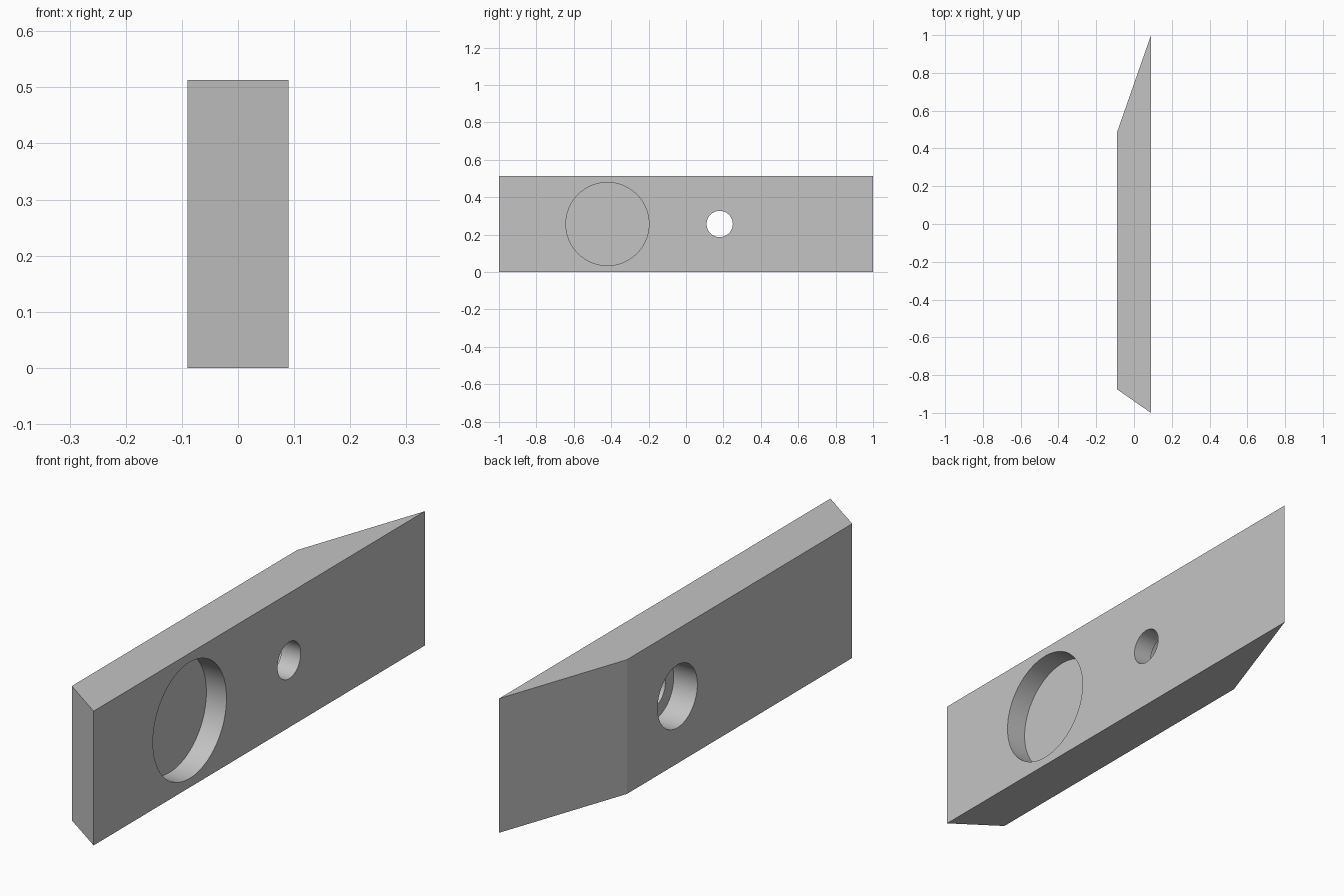
import bpy
import bmesh
import math
from mathutils import Matrix

cube = bpy.data.objects.get("Cube")
if cube:
    bpy.data.objects.remove(cube, do_unlink=True)

HALF, HEIGHT = 0.09, 0.513
MID = HEIGHT / 2

grey = bpy.data.materials.new("plain grey")
grey.use_nodes = True
colour = (0.55, 0.55, 0.55, 1)
grey.diffuse_color = colour
grey.node_tree.nodes["Principled BSDF"].inputs["Base Color"].default_value = colour


def add_object(name, bm):
    bmesh.ops.recalc_face_normals(bm, faces=bm.faces)
    mesh = bpy.data.meshes.new(name)
    bm.to_mesh(mesh)
    bm.free()
    mesh.materials.append(grey)
    obj = bpy.data.objects.new(name, mesh)
    bpy.context.collection.objects.link(obj)
    return obj


# Plate: bevel-ended plan outline, extruded upwards
bm = bmesh.new()
outline = [(HALF, -1), (HALF, 1), (-HALF, 0.485), (-HALF, -0.875)]
face = bm.faces.new([bm.verts.new((x, y, 0)) for x, y in outline])
top = bmesh.ops.extrude_face_region(bm, geom=[face])["geom"]
bmesh.ops.translate(bm, vec=(0, 0, HEIGHT),
                    verts=[v for v in top if isinstance(v, bmesh.types.BMVert)])
plate = add_object("bevelled_plate", bm)
bpy.context.view_layer.objects.active = plate
plate.select_set(True)


def bore(name, y, radius, x0, x1):
    """Cut a round hole along x, from x0 to x1."""
    bm = bmesh.new()
    place = Matrix.Translation(((x0 + x1) / 2, y, MID)) @ Matrix.Rotation(math.pi / 2, 4, "Y")
    bmesh.ops.create_cone(bm, cap_ends=True, segments=96, radius1=radius,
                          radius2=radius, depth=x1 - x0, matrix=place)
    cutter = add_object(name, bm)
    cutter.hide_render = True
    mod = plate.modifiers.new(name, "BOOLEAN")
    mod.operation, mod.solver, mod.object = "DIFFERENCE", "EXACT", cutter
    bpy.ops.object.modifier_apply(modifier=mod.name)
    bpy.data.objects.remove(cutter, do_unlink=True)


# Blind round pocket, then the through hole and its wider counterbore
bore("round_pocket", -0.42, 0.222, HALF - 0.085, HALF + 0.1)
bore("through_hole", 0.18, 0.07, -HALF - 0.1, HALF + 0.1)
bore("counterbore", 0.18, 0.12, -HALF - 0.1, -HALF + 0.1)

bpy.ops.object.shade_smooth_by_angle(angle=math.radians(15))
